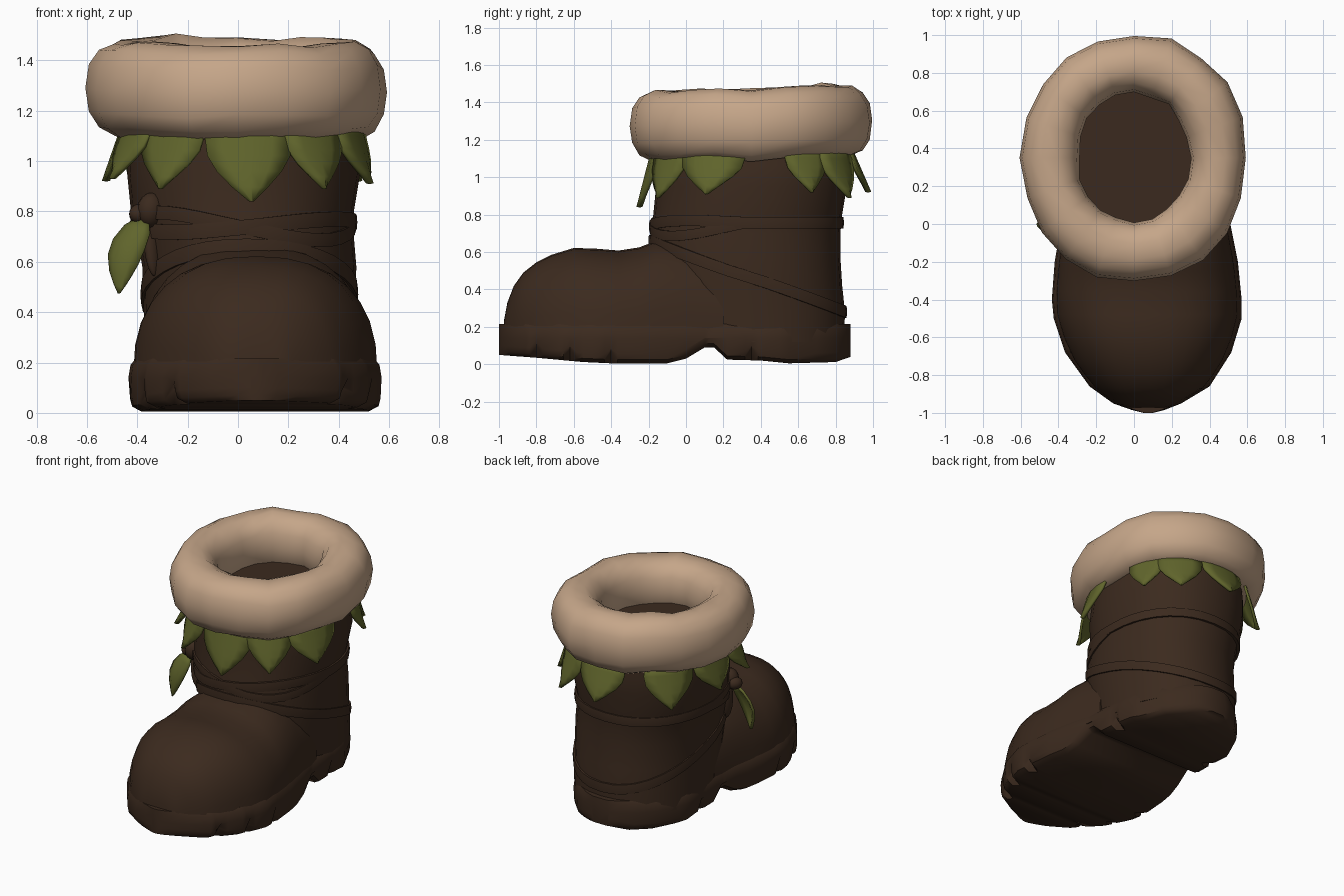
import bpy, bmesh, random
from math import sin, cos, pi, radians, copysign
from mathutils import Vector

random.seed(4)
cube = bpy.data.objects.get("Cube")
if cube:
    bpy.data.objects.remove(cube)


def material(name, rgb):
    m = bpy.data.materials.new(name)
    m.use_nodes = True
    m.diffuse_color = (*rgb, 1)
    bsdf = next(n for n in m.node_tree.nodes if n.type == 'BSDF_PRINCIPLED')
    bsdf.inputs["Base Color"].default_value = (*rgb, 1)
    bsdf.inputs["Roughness"].default_value = 0.9
    return m


LEATHER = material("brown leather", (0.044, 0.023, 0.013))
FUR = material("cream fur", (0.56, 0.38, 0.25))
LEAF = material("leaf green", (0.118, 0.130, 0.025))


def smooth(ob, angle):
    bpy.ops.object.select_all(action='DESELECT')
    ob.select_set(True)
    bpy.context.view_layer.objects.active = ob
    bpy.ops.object.shade_smooth_by_angle(angle=radians(angle))


def loft(name, rings, mat, caps=True, closed=False, wrap=True, angle=50, thick=0):
    """Skin a list of equal-length rings of points."""
    bm = bmesh.new()
    vs = [[bm.verts.new(p) for p in ring] for ring in rings]
    n = len(rings[0])
    for i in range(len(vs) if closed else len(vs) - 1):
        a, b = vs[i], vs[(i + 1) % len(vs)]
        for j in range(n if wrap else n - 1):
            k = (j + 1) % n
            bm.faces.new((a[j], a[k], b[k], b[j]))
    if caps:
        bm.faces.new(vs[0])
        bm.faces.new(vs[-1])
    bmesh.ops.remove_doubles(bm, verts=bm.verts, dist=0.0005)
    bmesh.ops.recalc_face_normals(bm, faces=bm.faces)
    me = bpy.data.meshes.new(name)
    bm.to_mesh(me)
    bm.free()
    me.materials.append(mat)
    ob = bpy.data.objects.new(name, me)
    bpy.context.collection.objects.link(ob)
    if thick:
        mod = ob.modifiers.new("thickness", 'SOLIDIFY')
        mod.thickness = thick
        mod.offset = 0
    smooth(ob, angle)


def interp(table, t):
    """Linear lookup in rows whose first entry is the key."""
    if t <= table[0][0]:
        return table[0][1:]
    for a, b in zip(table, table[1:]):
        if t <= b[0]:
            f = (t - a[0]) / (b[0] - a[0])
            return [p + (q - p) * f for p, q in zip(a[1:], b[1:])]
    return table[-1][1:]


def power(v, e):
    return copysign(abs(v) ** e, v)


# Outline of the sole: y, right edge, left edge
OUTLINE = [(-1, .05, .1), (-.985, -.01, .16), (-.95, -.11, .25), (-.86, -.235, .4),
           (-.68, -.365, .515), (-.5, -.425, .57), (-.4, -.435, .57), (-.2, -.42, .55),
           (0, -.385, .51), (.12, -.375, .48), (.5, -.37, .455), (.7, -.28, .36),
           (.8, -.18, .265), (.855, -.1, .18), (.88, -.03, .1)]
# Height of the tread: y, z
TREAD = [(-1, .05), (-.8, .035), (-.55, .012), (-.4, .005), (-.1, .005), (0, .03),
         (.1, .09), (.15, .09), (.22, .025), (.4, .02), (.55, .005), (.8, .012), (.88, .04)]
NOTCHES = (-.8, -.62, -.4, .35)

# Sole with cut notches along the tread
rings = []
stations = {r[0] for r in OUTLINE + TREAD}
for y in NOTCHES:
    stations |= {y - .035, y, y + .035}
for y in sorted(stations):
    l, r = interp(OUTLINE, y)
    b = interp(TREAD, y)[0]
    nick = .045 if y in NOTCHES else 0
    half = [(.008, .19), (0, .14), (.004 + nick * .4, b + .05 + nick * .7),
            (.012 + nick * .4, b + .02 + nick), (.05 + nick, b)]
    f = min(1, (r - l) / .3)
    left = [(l + d * f, y, z) for d, z in half]
    right = [(r - d * f, y, z) for d, z in reversed(half)]
    top = [(r - .028 * f, y, .215), (l + .028 * f, y, .215)]
    rings.append(left + right + top)
loft("sole", rings, LEATHER, angle=45)

# Rounded toe and instep: y, top height
DOME = [(-.972, .24), (-.955, .33), (-.92, .42), (-.87, .49), (-.8, .545), (-.72, .585),
        (-.6, .622), (-.48, .618), (-.36, .608), (-.25, .625), (-.16, .66), (0, .67), (.2, .6)]
rings = []
for y, h in DOME:
    l, r = interp(OUTLINE, y)
    c, w = (l + r) / 2, (r - l) / 2 - .016
    ring = [(c + w * power(cos(pi * i / 16), .82), y,
             .15 + (h - .15) * power(max(0, sin(pi * i / 16)), .82)) for i in range(17)]
    rings.append(ring)
loft("foot_upper", rings, LEATHER, angle=70)

# Shaft: z, right x, left x, front y, back y
SHAFT = [(.12, -.37, .455, -.12, .845), (.28, -.37, .46, -.16, .85), (.42, -.375, .465, -.18, .835),
         (.58, -.38, .47, -.19, .825), (.7, -.4, .46, -.19, .825), (.8, -.425, .46, -.175, .835),
         (.95, -.44, .485, -.16, .86), (1.06, -.435, .47, -.16, .865), (1.2, -.42, .45, -.14, .85)]


def shaft_point(z, a, out=0.0):
    l, r, f, b = interp(SHAFT, z)
    return Vector(((l + r) / 2 + ((r - l) / 2 + out) * power(cos(a), .92),
                   (f + b) / 2 + ((b - f) / 2 + out) * power(sin(a), .92), z))


SEG = 28
loft("shaft", [[shaft_point(row[0], 2 * pi * i / SEG) for i in range(SEG)] for row in SHAFT],
     LEATHER, angle=60)


# Straps hugging the shaft; height follows the angle
def strap(name, height, width=.03, out=.014):
    rings = []
    for i in range(36):
        a = 2 * pi * i / 36
        z = height(a)
        rings.append([shaft_point(z, a, o) + Vector((0, 0, dz)) for o, dz in
                      ((-.03, width), (out * .8, width), (out, 0), (out * .8, -width), (-.03, -width))])
    loft(name, rings, LEATHER, caps=False, closed=True, angle=50)


def front(a):
    return max(0, -sin(a))


strap("upper_strap", lambda a: .757 + .05 * cos(a) * front(a) - .02 * front(a))
strap("cross_strap", lambda a: .755 - .11 * cos(a) * front(a) - .02 * front(a), .027, .012)
strap("instep_strap", lambda a: .47 - .19 * sin(a), .032, .011)

# Fluffy cuff, dipping a little at the front
rings = []
N, M = 20, 14
for i in range(N):
    a = 2 * pi * i / N
    grow = random.uniform(-.01, .01)
    lift = random.uniform(-.01, .01) + .016 * sin(a) - .006 * cos(a)
    cx, cy = power(cos(a), .95), power(sin(a), .95)
    ring = []
    for j in range(M):
        t = 2 * pi * j / M
        d = power(cos(t), .88)
        z = 1.288 + lift + .19 * power(sin(t), .85)
        rx, ry = .447 + (.15 + grow) * d, .497 + (.158 + grow) * d
        ring.append((rx * cx, .35 + ry * cy, z + random.uniform(-.006, .006)))
    rings.append(ring)
loft("fur_cuff", rings, FUR, caps=False, closed=True, angle=80)

# Leaf collar: rows of length fraction and width fraction
LEAF_SHAPE = [(0, .95), (.2, 1), (.42, .92), (.62, .68), (.82, .34), (1, .02)]


def collar_leaf(index, degrees, length, half, flare):
    rings = []
    for t, w in LEAF_SHAPE:
        row = []
        for s in (-1, -.5, 0, .5, 1):
            a = radians(degrees) + s * w * half / .5
            p = shaft_point(1.06, a, .018 + flare * t - .018 * abs(s) * t)
            p.z = 1.15 - length * t
            row.append(p)
        rings.append(row)
    loft(f"collar_leaf_{index}", rings, LEAF, caps=False, wrap=False, angle=60, thick=.016)


# Each leaf: angle, length, half width, outward flare
COLLAR = [(-87, .31, .165, .08), (-55, .26, .145, .08), (-22, .24, .165, .08), (31, .23, .12, .07),
          (57, .26, .15, .09), (91, .23, .15, .1), (141, .26, .165, .08), (178, .23, .15, .08),
          (207, .22, .14, .11), (-125, .26, .16, .08)]
for i, leaf in enumerate(COLLAR):
    collar_leaf(i + 1, *leaf)


# Knot and loose strap end
def blob(name, centre, size, tilt=0):
    bpy.ops.mesh.primitive_uv_sphere_add(segments=12, ring_count=8, radius=.5, location=centre,
                                         rotation=(0, tilt, radians(-35)))
    ob = bpy.context.object
    ob.name = name
    ob.scale = size
    ob.data.materials.append(LEATHER)
    smooth(ob, 60)


blob("knot", (-.345, .02, .805), (.11, .12, .14), .1)
blob("knot_wrap", (-.39, .03, .79), (.08, .1, .08))
blob("strap_end", (-.34, .05, .67), (.06, .09, .26), -.1)

# Hanging leaf tied to the knot
base, tip = Vector((-.37, .01, .77)), Vector((-.47, -.03, .475))
side = Vector((.86, -.4, -.3)).normalized()
bulge = Vector((-.4, -.85, 0))
rings = []
for t, w in [(0, .3), (.15, .8), (.35, 1), (.55, .95), (.75, .65), (.9, .3), (1, .03)]:
    centre = base.lerp(tip, t) + Vector((-.03, -.01, 0)) * sin(pi * t)
    rings.append([centre + side * (.07 * w * s) + bulge * (.025 * (1 - abs(s)) * w)
                  for s in (-1, -.5, 0, .5, 1)])
loft("hanging_leaf", rings, LEAF, caps=False, wrap=False, angle=60, thick=.016)
